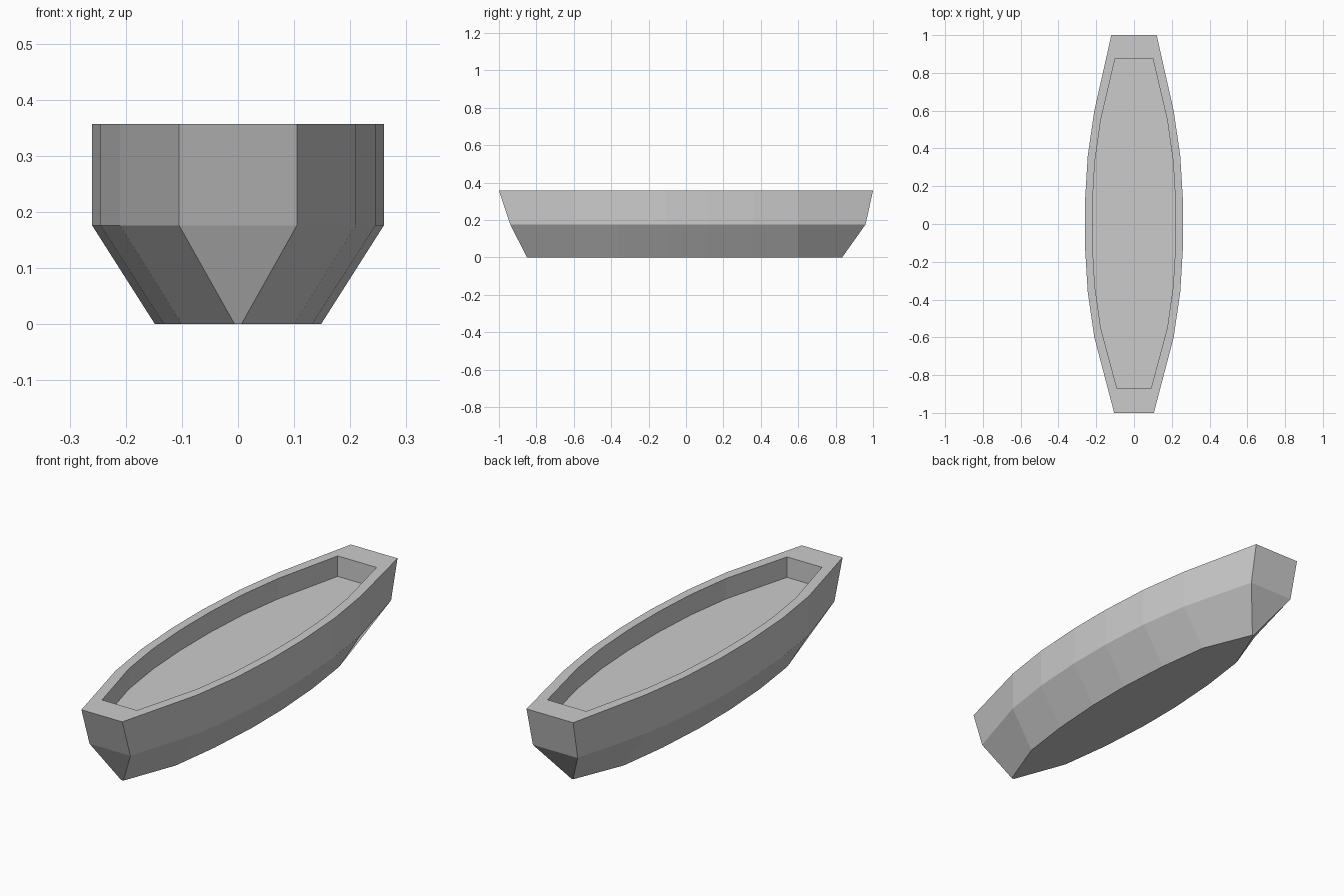
import bpy
import bmesh

if "Cube" in bpy.data.objects:
    bpy.data.objects.remove(bpy.data.objects["Cube"])


def ring(bm, z, half_outline):
    """Closed horizontal loop from (y, half width) stations, mirrored across x."""
    right = [bm.verts.new((w, y, z)) for y, w in half_outline]
    left = [bm.verts.new((-w, y, z)) for y, w in reversed(half_outline)]
    return right + left


def stations(front, sides, back):
    return [front] + [(-y, w) for y, w in reversed(sides)] + sides + [back]


# Side stations, given for the back half and mirrored to the front
outer = [(0.11, 0.26), (0.36, 0.245), (0.6, 0.21)]
keel = [(0.11, 0.148), (0.36, 0.132), (0.6, 0.10)]
inner = [(0.11, 0.22), (0.33, 0.207), (0.55, 0.176)]

# Hull sections from the flat bottom, up over the rim, down to the inside floor
sections = [
    (0.0, stations((-0.85, 0.006), keel, (0.835, 0.004))),
    (0.176, stations((-0.94, 0.105), outer, (0.96, 0.115))),
    (0.357, stations((-1.0, 0.105), outer, (1.0, 0.12))),
    (0.357, stations((-0.87, 0.09), inner, (0.875, 0.10))),
    (0.262, stations((-0.87, 0.09), inner, (0.875, 0.10))),
]

bm = bmesh.new()
rings = [ring(bm, z, outline) for z, outline in sections]
for lower, upper in zip(rings, rings[1:]):
    n = len(lower)
    for i in range(n):
        j = (i + 1) % n
        bm.faces.new((lower[i], lower[j], upper[j], upper[i]))

# Flat bottom and inside floor
bm.faces.new(list(reversed(rings[0])))
bm.faces.new(rings[-1])
bmesh.ops.recalc_face_normals(bm, faces=bm.faces[:])

mesh = bpy.data.meshes.new("boat_hull")
bm.to_mesh(mesh)
bm.free()
bpy.context.collection.objects.link(bpy.data.objects.new("boat_hull", mesh))
